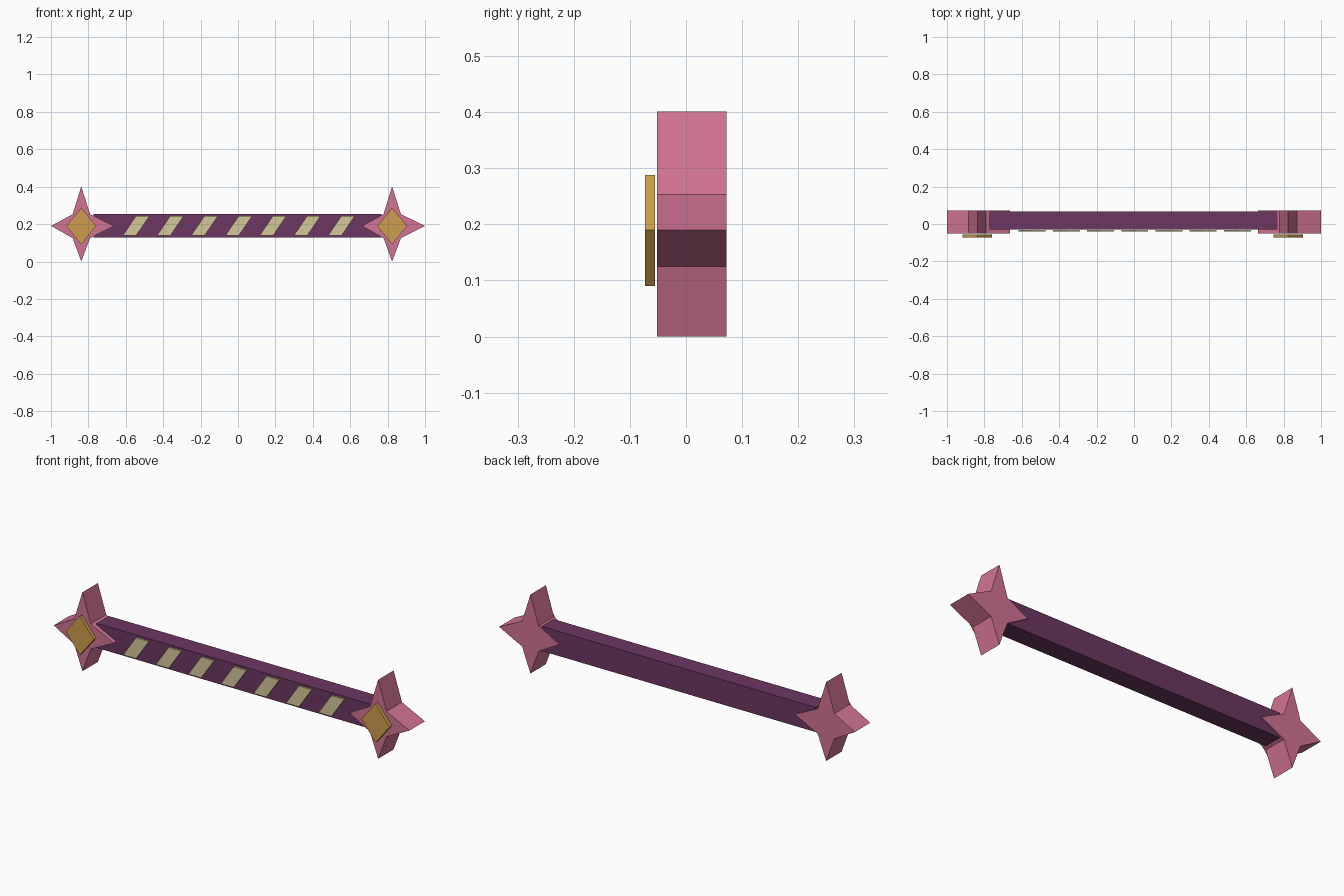
import bpy
import bmesh

cube = bpy.data.objects.get("Cube")
if cube:
    bpy.data.objects.remove(cube, do_unlink=True)


def material(name, srgb):
    """Flat material from 0-255 sRGB values."""
    lin = [((c / 255 + 0.055) / 1.055) ** 2.4 for c in srgb]
    mat = bpy.data.materials.new(name)
    mat.use_nodes = True
    mat.diffuse_color = (*lin, 1)
    bsdf = mat.node_tree.nodes["Principled BSDF"]
    bsdf.inputs["Base Color"].default_value = (*lin, 1)
    bsdf.inputs["Roughness"].default_value = 0.9
    return mat


def prism(name, outline, y_front, y_back, mat, location=(0, 0)):
    """Extrude an x-z outline from y_front to y_back."""
    bm = bmesh.new()
    face = bm.faces.new([bm.verts.new((x, y_front, z)) for x, z in outline])
    ext = bmesh.ops.extrude_face_region(bm, geom=[face])
    for v in ext["geom"]:
        if isinstance(v, bmesh.types.BMVert):
            v.co.y = y_back
    bmesh.ops.recalc_face_normals(bm, faces=bm.faces)
    mesh = bpy.data.meshes.new(name)
    bm.to_mesh(mesh)
    bm.free()
    mesh.materials.append(mat)
    obj = bpy.data.objects.new(name, mesh)
    obj.location = (location[0], 0, location[1])
    bpy.context.collection.objects.link(obj)
    return obj


pink = material("rose pink", (210, 115, 148))
gold = material("antique gold", (206, 157, 77))
purple = material("deep purple", (108, 55, 97))
cream = material("pale cream", (212, 200, 154))

# Long bar
prism("bar", [(-0.773, 0.128), (0.766, 0.128), (0.766, 0.253), (-0.773, 0.253)],
      -0.03, 0.066, purple)

# Slanted stripes along the front of the bar
stripe = [(-0.072, -0.053), (0.0, -0.053), (0.072, 0.053), (0.0, 0.053)]
for i in range(7):
    prism(f"stripe_{i + 1}", stripe, -0.041, -0.032, cream,
          (-0.545 + 0.183 * i, 0.191))

# Four-pointed end stars with a diamond on the front of each
star = [(0, 0.211), (0.047, 0.063), (0.176, 0), (0.047, -0.065),
        (0, -0.19), (-0.046, -0.065), (-0.161, 0), (-0.046, 0.063)]
diamond = [(0, 0.098), (0.079, 0), (0, -0.1), (-0.079, 0)]
for side, x in (("right", -0.838), ("left", 0.824)):
    prism(f"{side}_star", star, -0.052, 0.072, pink, (x, 0.19))
    prism(f"{side}_diamond", diamond, -0.073, -0.055, gold, (x, 0.19))
